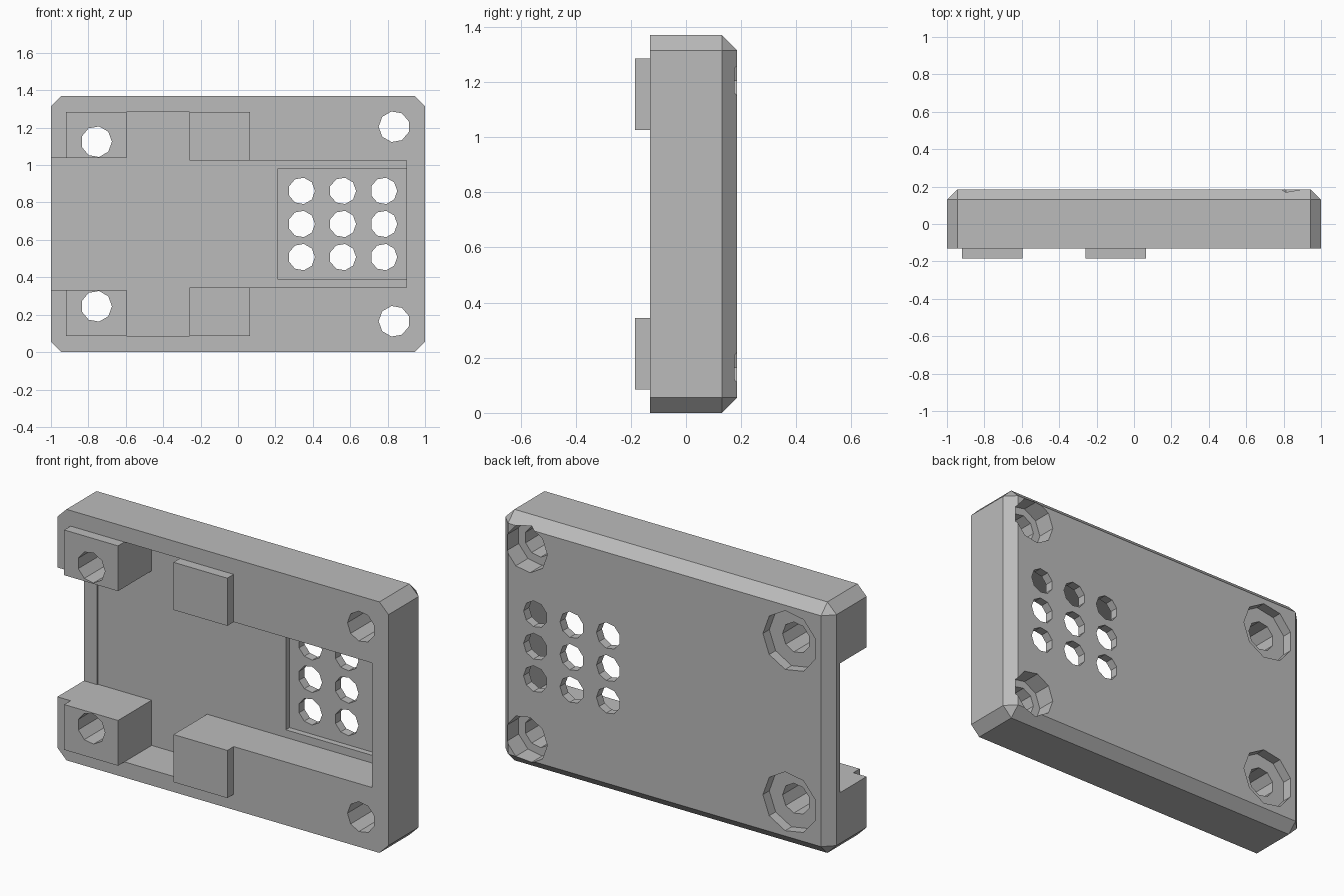
import bpy, bmesh
from math import cos, sin, tau

old = bpy.data.objects.get("Cube")
if old:
    bpy.data.objects.remove(old)

MID = 0.685                          # height of the horizontal symmetry plane
FRONT, BACK, PAD, BEVEL = -0.13, 0.185, -0.185, 0.055

grey = bpy.data.materials.new("plain grey")
grey.use_nodes = True
grey.diffuse_color = (0.5, 0.5, 0.5, 1)
grey.node_tree.nodes["Principled BSDF"].inputs["Base Color"].default_value = (0.5, 0.5, 0.5, 1)


def hull(name, points):
    """Convex solid around a few points."""
    bm = bmesh.new()
    for p in points:
        bm.verts.new(p)
    bmesh.ops.convex_hull(bm, input=bm.verts[:])
    bmesh.ops.dissolve_limit(bm, angle_limit=0.01, verts=bm.verts[:], edges=bm.edges[:])
    bmesh.ops.recalc_face_normals(bm, faces=bm.faces[:])
    mesh = bpy.data.meshes.new(name)
    bm.to_mesh(mesh)
    bm.free()
    mesh.materials.append(grey)
    obj = bpy.data.objects.new(name, mesh)
    bpy.context.collection.objects.link(obj)
    return obj


def box(name, x, y, z):
    return hull(name, [(a, b, c) for a in x for b in y for c in z])


def drill(x, z, r, y, point=1):
    """Nine-sided rod along y, with one corner towards +x or -x."""
    ring = [(x + point * r * cos(i * tau / 9), z + r * sin(i * tau / 9)) for i in range(9)]
    return hull("drill", [(a, b, c) for a, c in ring for b in y])


def cut(target, cutter):
    """Subtract the cutter, bake the result and discard the cutter."""
    mod = target.modifiers.new("cut", 'BOOLEAN')
    mod.operation, mod.solver, mod.object = 'DIFFERENCE', 'EXACT', cutter
    bpy.context.view_layer.update()
    evaluated = target.evaluated_get(bpy.context.evaluated_depsgraph_get())
    baked = bpy.data.meshes.new_from_object(evaluated)
    target.modifiers.clear()
    target.data = baked
    bpy.data.objects.remove(cutter)


# Case body: clipped corners and a bevelled back rim
points = []
for sx in (-1, 1):
    for sz in (-1, 1):
        inner_x, inner_z = 1 - BEVEL, MID - BEVEL
        for y in (FRONT, BACK - BEVEL):
            points += [(sx, y, MID + sz * inner_z), (sx * inner_x, y, MID + sz * MID)]
        points.append((sx * inner_x, BACK, MID + sz * inner_z))
body = hull("case_body", points)

# Front pockets: (x range, half height, y range)
pockets = [
    ((-1.2, -0.9), 0.353, (-0.5, 0.099)),     # open side notch
    ((-0.92, -0.5), 0.353, (-0.5, 0.105)),    # between corner posts
    ((-0.595, -0.26), 0.6, (-0.5, 0.105)),    # tall bay
    ((-0.4, 0.9), 0.34, (-0.5, 0.105)),       # long bay
    ((0.215, 0.9), 0.298, (0, 0.137)),        # recess around the vents
]
for x, half, y in pockets:
    cut(body, box("pocket", x, y, (MID - half, MID + half)))

# Vent grid
for x in (0.34, 0.56, 0.78):
    for row in (-1, 0, 1):
        cut(body, drill(x, MID + row * 0.177, 0.0715, (0, 0.4)))

# Screw holes, counterbores, and raised pads, mirrored top and bottom
for side, label in ((1, "upper"), (-1, "lower")):
    z_post, z_far = MID + side * 0.44, MID + side * 0.52
    cut(body, drill(-0.757, z_post, 0.083, (-0.5, 0.5)))
    cut(body, drill(-0.757, z_post, 0.163, (0.13, 0.5)))
    cut(body, drill(0.835, z_far, 0.083, (-0.5, 0.5), -1))
    cut(body, drill(0.835, z_far, 0.127, (0.08, 0.5), -1))

    pad = box(label + "_screw_pad", (-0.92, -0.595), (PAD, FRONT),
              (MID + side * 0.353, MID + side * 0.6))
    cut(pad, drill(-0.757, z_post, 0.083, (-0.5, 0.5)))
    box(label + "_plain_pad", (-0.26, 0.065), (PAD, FRONT),
        (MID + side * 0.34, MID + side * 0.6))
